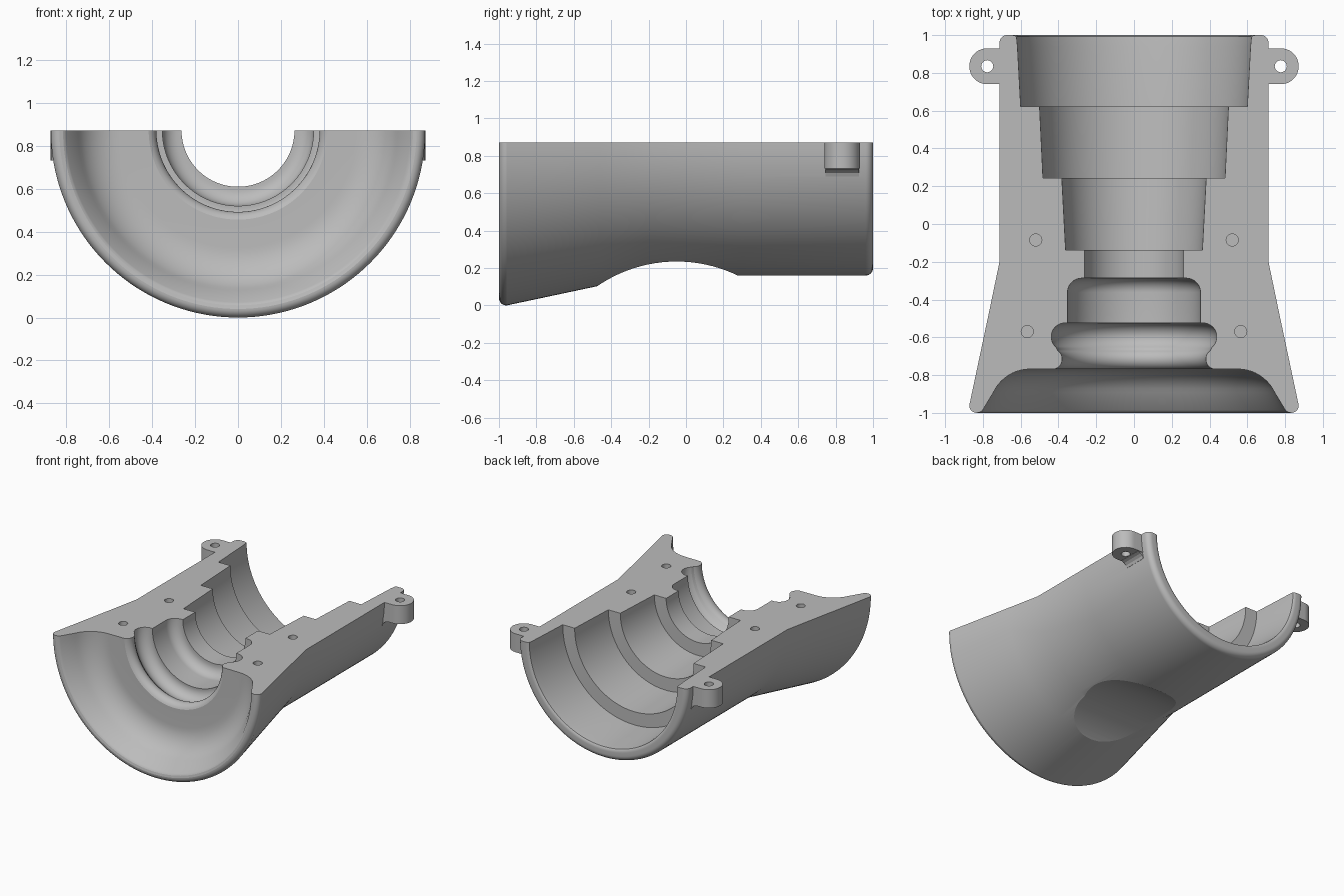
import bpy, bmesh, math

cube = bpy.data.objects.get("Cube")
if cube:
    bpy.data.objects.remove(cube, do_unlink=True)

AXIS = 0.872      # height of the split plane and of the revolve axis
SEGMENTS = 72     # steps around the half turn

grey = bpy.data.materials.new("light_grey")
grey.use_nodes = True
colour = (0.5, 0.5, 0.5, 1)
grey.diffuse_color = colour
grey.node_tree.nodes["Principled BSDF"].inputs["Base Color"].default_value = colour


def arc(cx, cy, r, start, end, steps=8):
    angles = [math.radians(start + (end - start) * i / steps) for i in range(steps + 1)]
    return [(cx + r * math.cos(a), cy + r * math.sin(a)) for a in angles]


def finish(name, bm):
    bmesh.ops.recalc_face_normals(bm, faces=bm.faces)
    mesh = bpy.data.meshes.new(name)
    bm.to_mesh(mesh)
    bm.free()
    mesh.materials.append(grey)
    obj = bpy.data.objects.new(name, mesh)
    bpy.context.collection.objects.link(obj)
    return obj


def loft(name, rings):
    """Closed solid through matching rings, capped at both ends."""
    bm = bmesh.new()
    rows = [[bm.verts.new(p) for p in ring] for ring in rings]
    n = len(rows[0])
    for a, b in zip(rows, rows[1:]):
        for i in range(n):
            j = (i + 1) % n
            bm.faces.new((a[i], a[j], b[j], b[i]))
    bm.faces.new(rows[0])
    bm.faces.new(rows[-1])
    return finish(name, bm)


def combine(target, tool, operation):
    mod = target.modifiers.new(tool.name, 'BOOLEAN')
    mod.operation = operation
    mod.solver = 'EXACT'
    mod.object = tool
    bpy.context.view_layer.objects.active = target
    bpy.ops.object.modifier_apply(modifier=mod.name)
    bpy.data.objects.remove(tool, do_unlink=True)


# Wall section (radius, y): stepped bore from front to back, then the outside
section = arc(0.55, -0.983, 0.215, 25, 90, 10)                 # bell mouth
section += arc(0.435, -0.715, 0.055, 250, 125, 12)             # neck
section += arc(0.365, -0.597, 0.073, -50, 90, 14)              # bulge
section += [(0.352, -0.525)]
section += arc(0.277, -0.362, 0.075, 0, 90, 10)                # rounded chamber
section += [(0.263, -0.287), (0.263, -0.137)]
section += [(0.362, -0.137), (0.382, 0.243)]                   # tapered steps
section += [(0.482, 0.243), (0.5, 0.622)]
section += [(0.6, 0.622), (0.617, 0.94)]
section += arc(0.647, 0.96, 0.04, 138, 90, 5)[1:]              # back lip
section += arc(0.672, 0.96, 0.04, 90, 0)
section += [(0.712, 0.3), (0.712, -0.2), (0.766, -0.46)]       # outer wall
section += arc(0.832, -0.96, 0.04, 0, -90)                     # front lip
section += arc(0.832, -0.96, 0.04, -115, -140, 2)

rings = []
for i in range(SEGMENTS + 1):
    t = math.pi * i / SEGMENTS
    rings.append([(r * math.cos(t), y, AXIS - r * math.sin(t)) for r, y in section])
body = loft("split_shell", rings)

# Mounting ears with a small fillet underneath
ear = arc(0.777, 0.835, 0.095, -90, 90, 24) + [(0.66, 0.93), (0.66, 0.74)]
fillet = [(0.66, 0.8), (0.74, 0.8), (0.74, 0.73), (0.715, 0.722),
          (0.698, 0.708), (0.69, 0.69), (0.66, 0.69)]
for side in (-1, 1):
    tab = loft("ear", [[(side * x, y, z) for x, y in ear] for z in (AXIS - 0.14, AXIS)])
    combine(body, tab, 'UNION')
    under = loft("ear_fillet", [[(side * x, y, z) for x, z in fillet]
                                for y in (0.745, 0.925)])
    combine(body, under, 'UNION')

# Screw holes through the ears, blind dowel holes in the split face
for side in (-1, 1):
    for x, y, depth in ((0.777, 0.835, 0.3), (0.52, -0.085, 0.1), (0.565, -0.57, 0.1)):
        circle = arc(side * x, y, 0.032, 0, 360, 24)[:-1]
        drill = loft("drill", [[(px, py, z) for px, py in circle]
                               for z in (AXIS - depth, AXIS + 0.1)])
        combine(body, drill, 'DIFFERENCE')

# Shallow round scoop across the underside
scoop_circle = arc(-0.05, -0.515, 0.75, 0, 360, 120)[:-1]
scoop = loft("scoop", [[(x, y, z) for y, z in scoop_circle] for x in (-1, 1)])
combine(body, scoop, 'DIFFERENCE')

# Smooth curved walls, keep the machined edges crisp
bpy.ops.object.select_all(action='DESELECT')
body.select_set(True)
bpy.context.view_layer.objects.active = body
bpy.ops.object.shade_smooth_by_angle(angle=math.radians(16))
